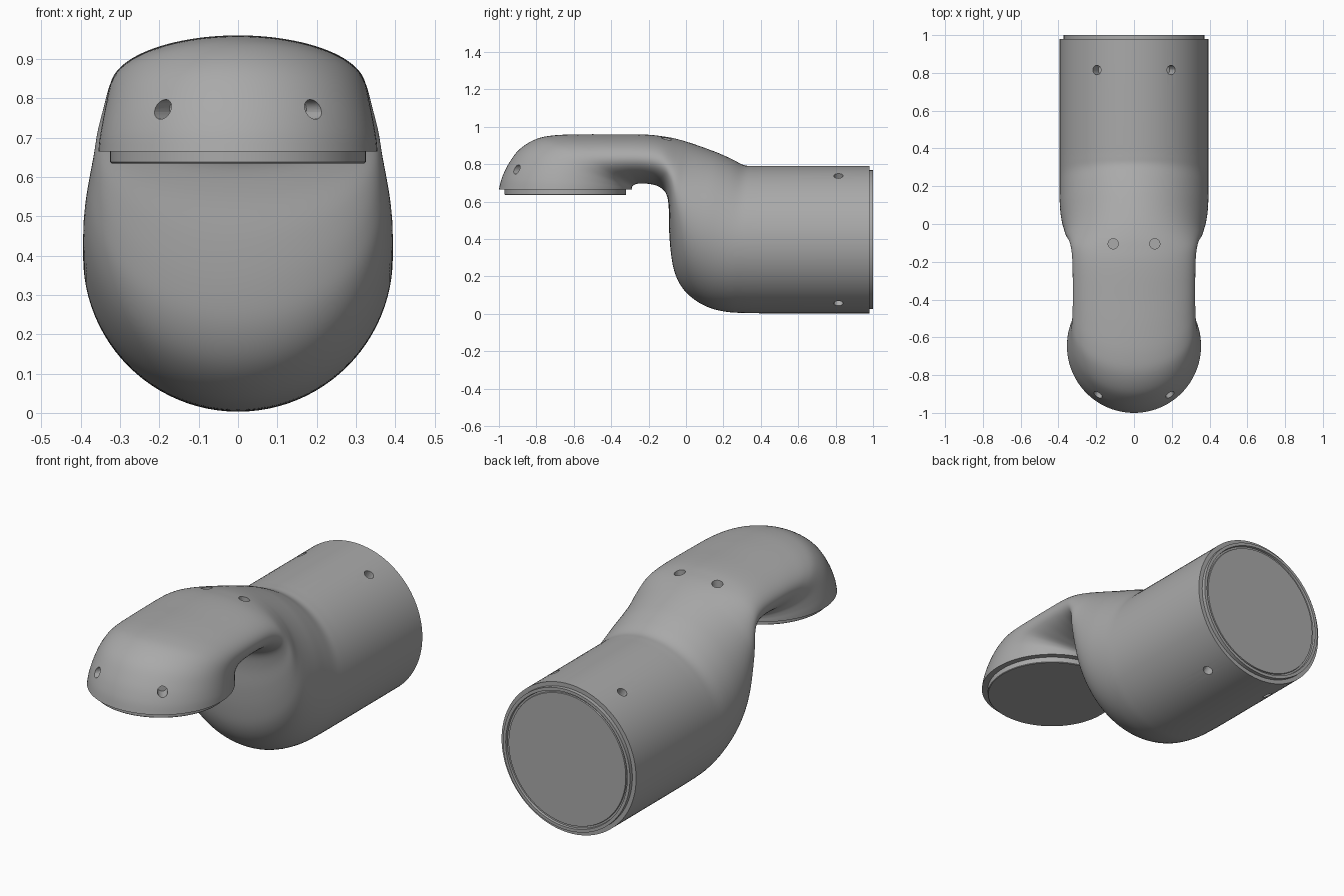
import bpy
import bmesh
from math import sin, cos, pi, radians
from mathutils import Vector, Matrix

SEGMENTS = 96
STEPS = 5

default_cube = bpy.data.objects.get("Cube")
if default_cube:
    bpy.data.objects.remove(default_cube, do_unlink=True)

grey = bpy.data.materials.new("satin grey")
grey.use_nodes = True
colour = (0.4, 0.4, 0.4, 1)
grey.diffuse_color = colour
grey.node_tree.nodes["Principled BSDF"].inputs["Base Color"].default_value = colour


def make_object(name, bm):
    """Turn a bmesh into a named object with the shared material."""
    bmesh.ops.recalc_face_normals(bm, faces=bm.faces[:])
    mesh = bpy.data.meshes.new(name)
    bm.to_mesh(mesh)
    bm.free()
    mesh.materials.append(grey)
    obj = bpy.data.objects.new(name, mesh)
    bpy.context.collection.objects.link(obj)
    return obj


def make_active(obj):
    bpy.ops.object.select_all(action="DESELECT")
    obj.select_set(True)
    bpy.context.view_layer.objects.active = obj


def smooth(obj, angle=35):
    make_active(obj)
    bpy.ops.object.shade_smooth_by_angle(angle=radians(angle))


def loft(name, sections):
    """Bridge elliptical sections, each given by top y, z, bottom y, z and half width."""
    bm = bmesh.new()
    rings = []
    for top_y, top_z, low_y, low_z, width in sections:
        top = Vector((0, top_y, top_z))
        low = Vector((0, low_y, low_z))
        centre, up = (top + low) / 2, (top - low) / 2
        side = Vector((width, 0, 0))
        angles = [2 * pi * i / SEGMENTS for i in range(SEGMENTS)]
        rings.append([bm.verts.new(centre + side * cos(a) + up * sin(a)) for a in angles])
    for ring, following in zip(rings, rings[1:]):
        for i in range(SEGMENTS):
            j = (i + 1) % SEGMENTS
            bm.faces.new((ring[i], ring[j], following[j], following[i]))
    bm.faces.new(rings[0])
    bm.faces.new(rings[-1])
    return make_object(name, bm)


def smooth_path(keys):
    """Catmull-Rom interpolation through the key sections."""
    keys = [Vector(k) for k in keys]
    padded = [keys[0]] + keys + [keys[-1]]
    result = []
    for a, b, c, d in zip(padded, padded[1:], padded[2:], padded[3:]):
        for s in range(STEPS):
            t = s / STEPS
            result.append(b + (c - a) * (t / 2)
                          + (a * 2 - b * 5 + c * 4 - d) * (t * t / 2)
                          + (b * 3 - a - c * 3 + d) * (t ** 3 / 2))
    return result + [keys[-1]]


# Housing: round barrel, turning up into the neck and over into the domed head
AXIS_Z, BARREL = 0.397, 0.394
HEAD_Y, HEAD_Z = -0.645, 0.665
bend = [
    (.42, .791, .42, .003, BARREL),
    (.36, .791, .30, .005, BARREL),
    (.31, .795, .21, .012, BARREL),
    (.25, .825, .12, .035, BARREL),
    (.18, .857, .04, .08, .393),
    (.12, .88, -.02, .14, .388),
    (.07, .898, -.06, .22, .38),
    (.02, .915, -.08, .32, .37),
    (-.03, .93, -.09, .44, .36),
    (-.08, .942, -.092, .56, .345),
    (-.13, .95, -.105, .64, .335),
    (-.19, .957, -.145, .68, .328),
    (-.27, .96, -.2, .695, .325),
    (-.4, .96, -.25, .697, .324),
    (-.56, .96, -.272, .692, .324),
    (-.7, .955, -.28, .688, .326),
    (-.8, .935, -.285, .684, .33),
    (-.89, .88, -.288, .68, .336),
    (-.95, .8, -.29, .674, .345),
    (-.985, .725, -.29, .669, .352),
    (-1, HEAD_Z, -.29, HEAD_Z, .355),
]
barrel_end = (.98, AXIS_Z + BARREL, .98, AXIS_Z - BARREL, BARREL)
housing = loft("arm_housing", [barrel_end] + smooth_path(bend))
smooth(housing)

# Screw holes: four around the barrel, two on the head front, two on top of the neck
cutter_mesh = bmesh.new()


def add_hole(position, direction, radius, depth):
    turn = Vector(direction).to_track_quat("Z", "Y").to_matrix().to_4x4()
    bmesh.ops.create_cone(cutter_mesh, cap_ends=True, segments=24, radius1=radius,
                          radius2=radius, depth=2 * depth,
                          matrix=Matrix.Translation(position) @ turn)


for side in (-1, 1):
    for vertical in (-1, 1):
        outward = Vector((side * sin(pi / 6), 0, vertical * cos(pi / 6)))
        add_hole(Vector((0, .815, AXIS_Z)) + outward * BARREL, outward, .025, .06)
    add_hole((side * .195, -.91, .772), (side * .59, -.81, 0), .025, .07)
    add_hole((side * .11, -.105, .93), (0, 0, 1), .027, .06)

cutter = make_object("hole_cutter", cutter_mesh)
cutter.hide_render = True
cut = housing.modifiers.new("screw holes", "BOOLEAN")
cut.object = cutter
cut.operation = "DIFFERENCE"
cut.solver = "EXACT"
make_active(housing)
bpy.ops.object.modifier_apply(modifier=cut.name)
bpy.data.objects.remove(cutter, do_unlink=True)
smooth(housing)

# Collar and recessed cover on the open end of the barrel
collar_steps = [(.96, .372), (1, .372), (1, .356), (.988, .354), (.988, .345), (.994, .343)]
collar = loft("barrel_collar", [(y, AXIS_Z + r, y, AXIS_Z - r, r) for y, r in collar_steps])
smooth(collar)

# Mounting plate under the head
plate_steps = [(.68, .325), (.638, .325), (.635, .322)]
plate = loft("head_mounting_plate", [(HEAD_Y - r, z, HEAD_Y + r, z, r) for z, r in plate_steps])
smooth(plate)
